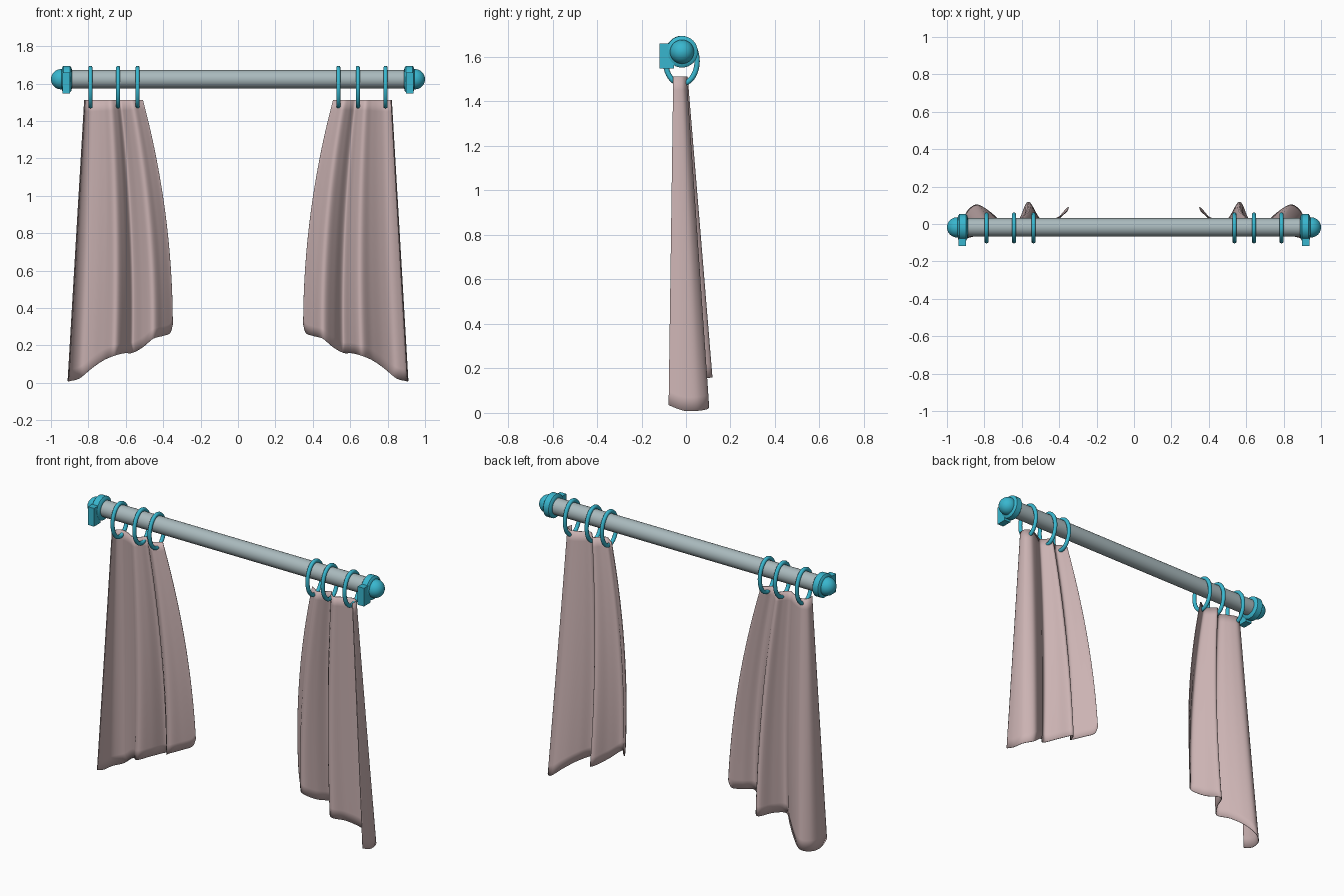
import bpy, bmesh, math
from mathutils import Vector, Matrix

if "Cube" in bpy.data.objects:
    bpy.data.objects.remove(bpy.data.objects["Cube"])


def material(name, col):
    m = bpy.data.materials.new(name)
    m.diffuse_color = (*col, 1)
    m.use_nodes = True
    m.node_tree.nodes["Principled BSDF"].inputs["Base Color"].default_value = m.diffuse_color
    return m


TEAL = material("teal metal", (0.04, 0.47, 0.62))
GREY = material("grey rod", (0.40, 0.49, 0.51))
PINK = material("dusty pink cloth", (0.60, 0.45, 0.45))
AY, AZ = -0.018, 1.623          # rod axis


def finish(name, bm, mat, angle=40):
    bmesh.ops.recalc_face_normals(bm, faces=bm.faces)
    me = bpy.data.meshes.new(name)
    bm.to_mesh(me)
    bm.free()
    ob = bpy.data.objects.new(name, me)
    bpy.context.collection.objects.link(ob)
    me.materials.append(mat)
    bpy.ops.object.select_all(action='DESELECT')
    ob.select_set(True)
    bpy.context.view_layer.objects.active = ob
    bpy.ops.object.shade_smooth_by_angle(angle=math.radians(angle))
    return ob


def grid_faces(bm, rows, wrap_rows, wrap_cols):
    n, m = len(rows), len(rows[0])
    for i in range(n if wrap_rows else n - 1):
        for j in range(m if wrap_cols else m - 1):
            a, b = rows[i], rows[(i + 1) % n]
            k = (j + 1) % m
            bm.faces.new((a[j], a[k], b[k], b[j]))


def lathe(name, profile, mat, seg=32):
    """Spin (x, radius) pairs round the rod axis."""
    bm = bmesh.new()
    rows = [[bm.verts.new((x, AY + r * math.cos(2 * math.pi * j / seg),
                           AZ + r * math.sin(2 * math.pi * j / seg)))
             for j in range(seg)] for x, r in profile]
    grid_faces(bm, rows, False, True)
    bm.faces.new(rows[0])
    bm.faces.new(rows[-1])
    return finish(name, bm, mat)


def ring(name, x):
    """Oval curtain ring hanging on the rod."""
    bm = bmesh.new()
    rows = []
    for i in range(40):
        a = 2 * math.pi * i / 40
        c = Vector((x, -0.021 + 0.071 * math.cos(a), 1.581 + 0.102 * math.sin(a)))
        n = Vector((0, math.cos(a) / 0.071, math.sin(a) / 0.102)).normalized()
        rows.append([bm.verts.new(c + 0.012 * (n * math.cos(b) + Vector((math.sin(b), 0, 0))))
                     for b in (2 * math.pi * j / 10 for j in range(10))])
    grid_faces(bm, rows, True, True)
    finish(name, bm, TEAL, 60)


# hem line of the right curtain, from outer to inner edge
HEM = [Vector(p) for p in (
    (.903, -.078, .035), (.909, -.01, .010), (.896, .06, .010), (.845, .102, .025),
    (.785, .075, .075), (.72, .02, .12), (.66, -.035, .145), (.61, .03, .158),
    (.565, .117, .16), (.51, .035, .19), (.455, -.025, .235), (.405, .03, .25),
    (.365, .077, .265), (.35, .09, .31))]


def smooth_path(pts, steps=6):
    out = []
    for i in range(len(pts) - 1):
        p0, p1, p2, p3 = pts[max(i - 1, 0)], pts[i], pts[i + 1], pts[min(i + 2, len(pts) - 1)]
        for k in range(steps):
            t = k / steps
            out.append(0.5 * (2 * p1 + (p2 - p0) * t + (2 * p0 - 5 * p1 + 4 * p2 - p3) * t * t
                              + (3 * p1 - p0 - 3 * p2 + p3) * t ** 3))
    return out + [pts[-1]]


def curtain(name, side):
    """Cloth whose folds open out towards the hem."""
    bm = bmesh.new()
    hem = smooth_path(HEM)
    rows = []
    for i in range(25):
        t = i / 24
        outer = 0.82 + 0.088 * t
        inner = 0.51 - 0.158 * (2 * t - t * t)
        row = []
        for p in hem:
            f = (0.908 - p.x) / (0.908 - 0.352)
            y_top = -0.032 + 0.32 * p.y
            row.append(bm.verts.new((side * (outer + (inner - outer) * f),
                                     y_top + (p.y - y_top) * t,
                                     1.512 + (p.z - 1.512) * t)))
        rows.append(row)
    grid_faces(bm, rows, False, False)
    ob = finish(name, bm, PINK, 70)
    mod = ob.modifiers.new("cloth thickness", 'SOLIDIFY')
    mod.thickness = 0.004
    mod.offset = 0


# rod
lathe("rod", [(-0.92, 0.049), (0.92, 0.049)], GREY)

for side, label in ((-1, "left"), (1, "right")):
    # chamfered collar and ball finial
    lathe(label + "_collar", [(side * x, r) for x, r in (
        (.888, .05), (.891, .062), (.898, .071), (.934, .071), (.941, .062), (.944, .045))], TEAL)
    lathe(label + "_finial", [(side * (.946 + .054 * math.sin(a)), max(.054 * math.cos(a), .0005))
                              for a in (math.pi / 2 * k / 10 for k in range(-5, 11))], TEAL)
    # wall bracket
    bm = bmesh.new()
    bmesh.ops.create_cube(bm, size=1, matrix=Matrix.Translation((side * .918, -.086, 1.604))
                          @ Matrix.Diagonal((.042, .064, .112, 1)))
    finish(label + "_bracket", bm, TEAL)
    # rings and cloth
    for k, x in enumerate((.537, .641, .789)):
        ring(f"{label}_ring_{k + 1}", side * x)
    curtain(label + "_curtain", side)
